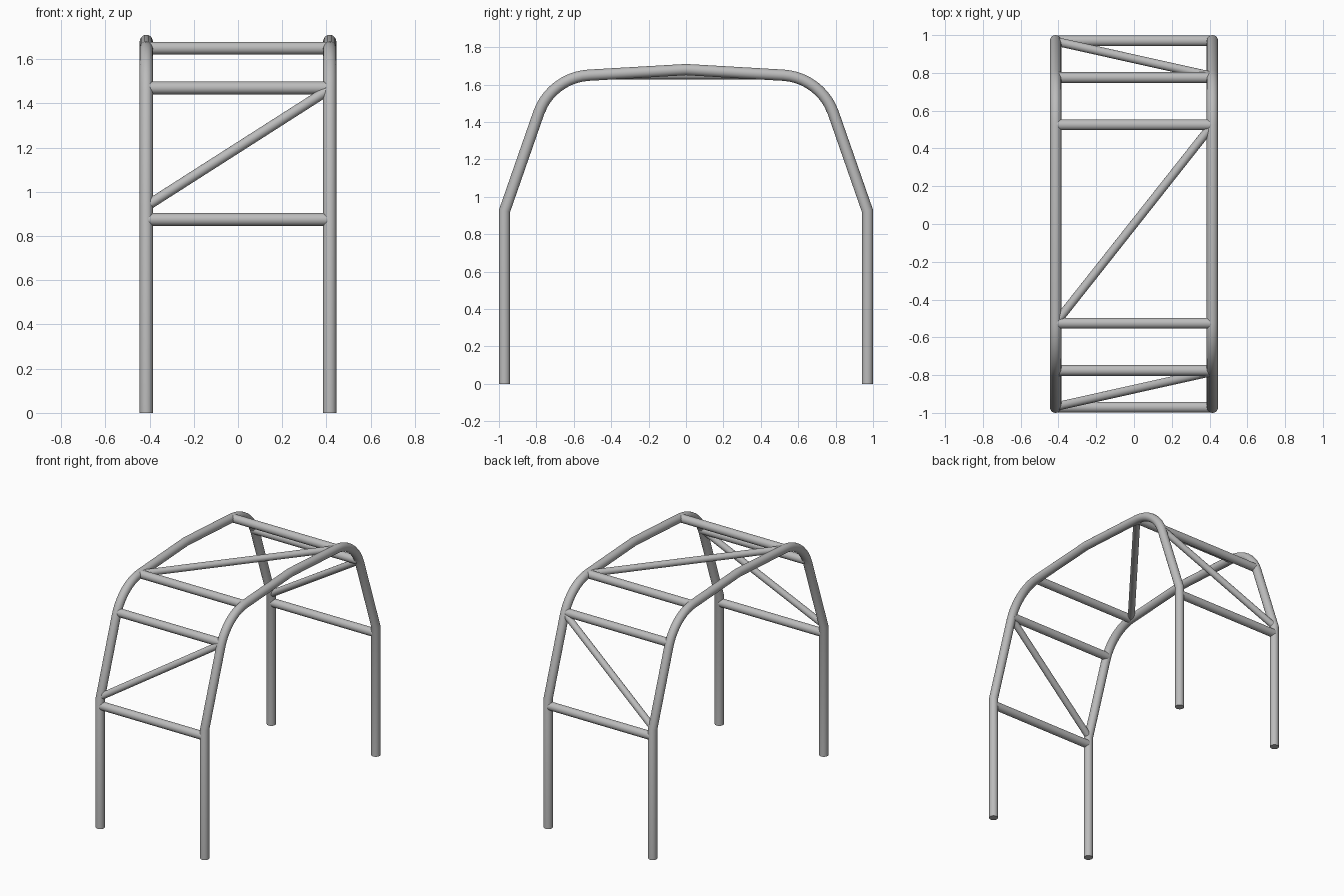
import bpy, bmesh, math
from mathutils import Vector

cube = bpy.data.objects.get("Cube")
if cube:
    bpy.data.objects.remove(cube, do_unlink=True)

steel = bpy.data.materials.new("grey_steel")
steel.use_nodes = True
GREY = (0.5, 0.5, 0.5, 1)
steel.diffuse_color = GREY
steel.node_tree.nodes["Principled BSDF"].inputs["Base Color"].default_value = GREY

SIDES = 20
HOOP_X = 0.415
HOOP_R, BAR_R, BRACE_R = 0.03, 0.029, 0.023


def tube(name, path, radius):
    """Sweep a capped round tube along a planar path with mitred corners."""
    pts = [Vector(p) for p in path]
    dirs = [(b - a).normalized() for a, b in zip(pts, pts[1:])]
    side = Vector((1, 0, 0)) if len(pts) > 2 else dirs[0].orthogonal().normalized()
    bm = bmesh.new()
    rings = []
    for i, p in enumerate(pts):
        before, after = dirs[max(i - 1, 0)], dirs[min(i, len(dirs) - 1)]
        tangent = (before + after).normalized()
        up = tangent.cross(side) / tangent.dot(after)
        ring = []
        for k in range(SIDES):
            a = math.tau * k / SIDES
            ring.append(bm.verts.new(p + radius * (math.cos(a) * side + math.sin(a) * up)))
        rings.append(ring)
    for lo, hi in zip(rings, rings[1:]):
        for k in range(SIDES):
            n = (k + 1) % SIDES
            bm.faces.new((lo[k], lo[n], hi[n], hi[k]))
    bm.faces.new(rings[0])
    bm.faces.new(rings[-1])
    bmesh.ops.recalc_face_normals(bm, faces=bm.faces)
    mesh = bpy.data.meshes.new(name)
    bm.to_mesh(mesh)
    bm.free()
    mesh.materials.append(steel)
    obj = bpy.data.objects.new(name, mesh)
    bpy.context.collection.objects.link(obj)
    bpy.ops.object.select_all(action="DESELECT")
    obj.select_set(True)
    bpy.context.view_layer.objects.active = obj
    bpy.ops.object.shade_smooth_by_angle(angle=math.radians(40))


def bend(start, corner, end, steps=10):
    """Near-circular fillet between two straight runs."""
    a, c, e = Vector(start), Vector(corner), Vector(end)
    h1, h2 = a.lerp(c, 0.6), e.lerp(c, 0.6)
    out = []
    for i in range(steps + 1):
        t = i / steps
        s = 1 - t
        out.append(a * s**3 + h1 * 3 * s * s * t + h2 * 3 * s * t * t + e * t**3)
    return out


# Side hoops: leg, sloping run, rounded shoulder, shallow roof ridge
half = [Vector((-0.97, 0)), Vector((-0.97, 0.925))]
half += bend((-0.787, 1.45), (-0.72, 1.639), (-0.52, 1.65))
profile = half + [Vector((0, 1.68))] + [Vector((-p.x, p.y)) for p in reversed(half)]
for label, x in (("left", HOOP_X), ("right", -HOOP_X)):
    tube(label + "_hoop", [(x, p.x, p.y) for p in profile], HOOP_R)

# Cross bars and diagonal braces at both ends
for label, s in (("front", -1), ("back", 1)):
    for part, y, z in (("lower", 0.97, 0.875), ("shoulder", 0.775, 1.47), ("roof", 0.525, 1.65)):
        tube(f"{label}_{part}_bar", [(-HOOP_X, s * y, z), (HOOP_X, s * y, z)], BAR_R)
    tube(label + "_brace", [(-HOOP_X, s * 0.967, 0.935), (HOOP_X, s * 0.782, 1.465)], BRACE_R)

# Roof diagonal
tube("roof_brace", [(-HOOP_X, -0.525, 1.65), (HOOP_X, 0.525, 1.65)], BRACE_R)
